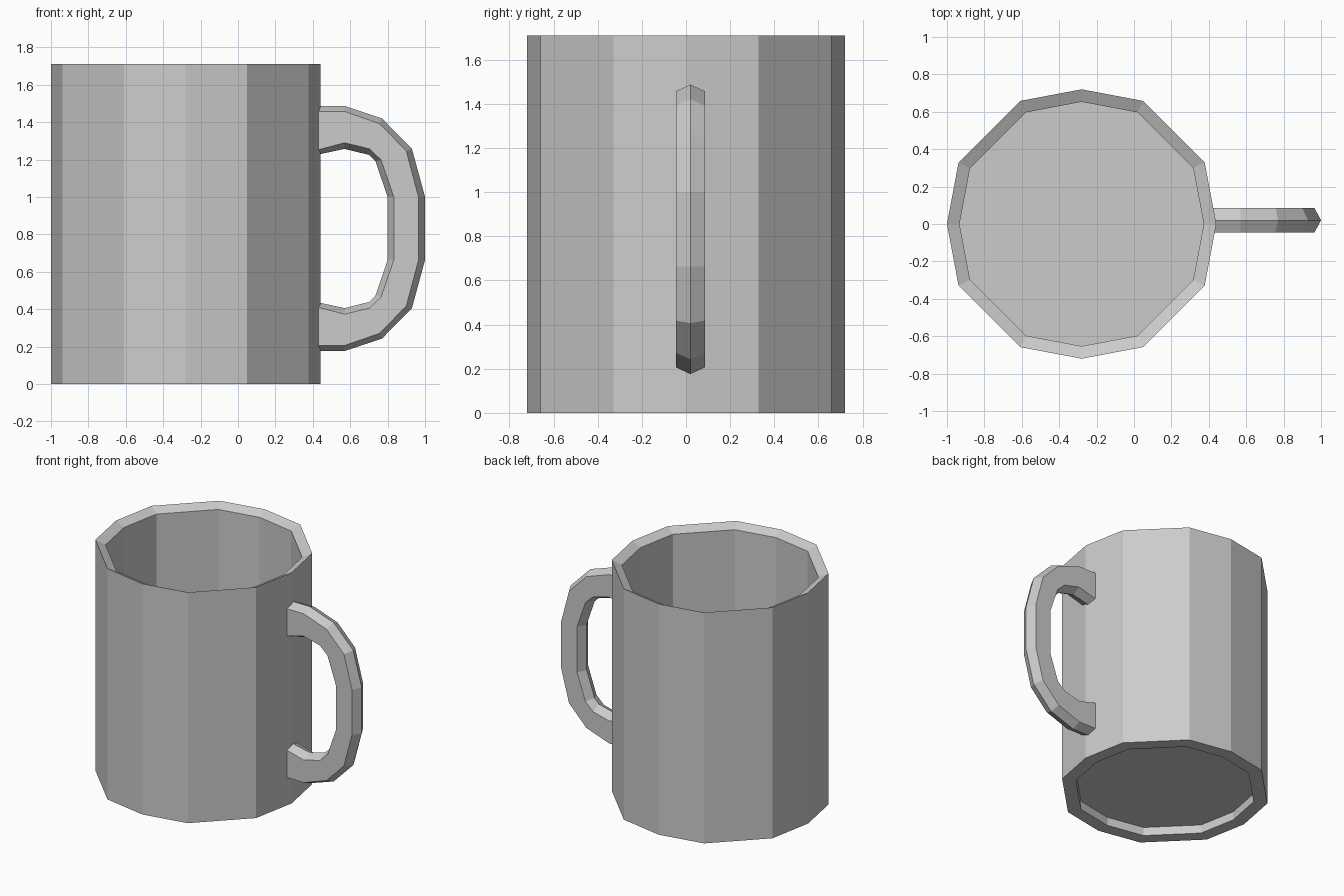
import bpy

if "Cube" in bpy.data.objects:
    bpy.data.objects.remove(bpy.data.objects["Cube"])


def make_object(name, verts, faces):
    mesh = bpy.data.meshes.new(name)
    mesh.from_pydata(verts, [], faces)
    mesh.update()
    obj = bpy.data.objects.new(name, mesh)
    bpy.context.collection.objects.link(obj)
    return obj


def bridge(rings, n):
    """Quads joining successive closed rings of n vertices."""
    return [(r * n + i, r * n + (i + 1) % n, (r + 1) * n + (i + 1) % n, (r + 1) * n + i)
            for r in range(rings - 1) for i in range(n)]


# Twelve-sided mug outline: one quarter turned four times
outline = []
quarter = [(0.72, 0.0), (0.658, 0.329), (0.329, 0.658)]
for turn in range(4):
    outline += quarter
    quarter = [(-y, x) for x, y in quarter]
N = len(outline)

# Cup: recessed base, outer wall, inward-sloping rim, inner wall, floor
profile = [(0.865, 0.065), (0.865, 0.0), (1.0, 0.0), (1.0, 1.71),
           (0.907, 1.677), (0.907, 0.12)]
CX = -0.28
verts = [(CX + x * s, y * s, z) for s, z in profile for x, y in outline]
faces = bridge(len(profile), N)
last = (len(profile) - 1) * N
faces.append(tuple(reversed(range(N))))
faces.append(tuple(range(last, last + N)))
make_object("cup", verts, faces)

# Handle: upper half of each rail (x, z), mirrored about mid height
outer_ridge = [(0.42, 1.487), (0.57, 1.487), (0.77, 1.42), (0.93, 1.257), (1.0, 1.0)]
outer_edge = [(0.42, 1.457), (0.57, 1.457), (0.757, 1.392), (0.90, 1.245), (0.965, 1.0)]
inner_edge = [(0.42, 1.25), (0.57, 1.29), (0.703, 1.257), (0.765, 1.198), (0.833, 1.0)]
inner_ridge = [(0.42, 1.225), (0.57, 1.257), (0.70, 1.225), (0.735, 1.19), (0.80, 1.0)]


def full(rail):
    return rail + [(x, 1.663 - z) for x, z in reversed(rail)]


# Six-sided cross-section: ridge, side, side, ridge, side, side
Y, H = 0.02, 0.065
section = [(outer_ridge, Y), (outer_edge, Y - H), (inner_edge, Y - H),
           (inner_ridge, Y), (inner_edge, Y + H), (outer_edge, Y + H)]
rails = [(full(rail), y) for rail, y in section]
steps = len(rails[0][0])
verts = [(rail[k][0], y, rail[k][1]) for k in range(steps) for rail, y in rails]
faces = [f[::-1] for f in bridge(steps, 6)]
make_object("handle", verts, faces)
